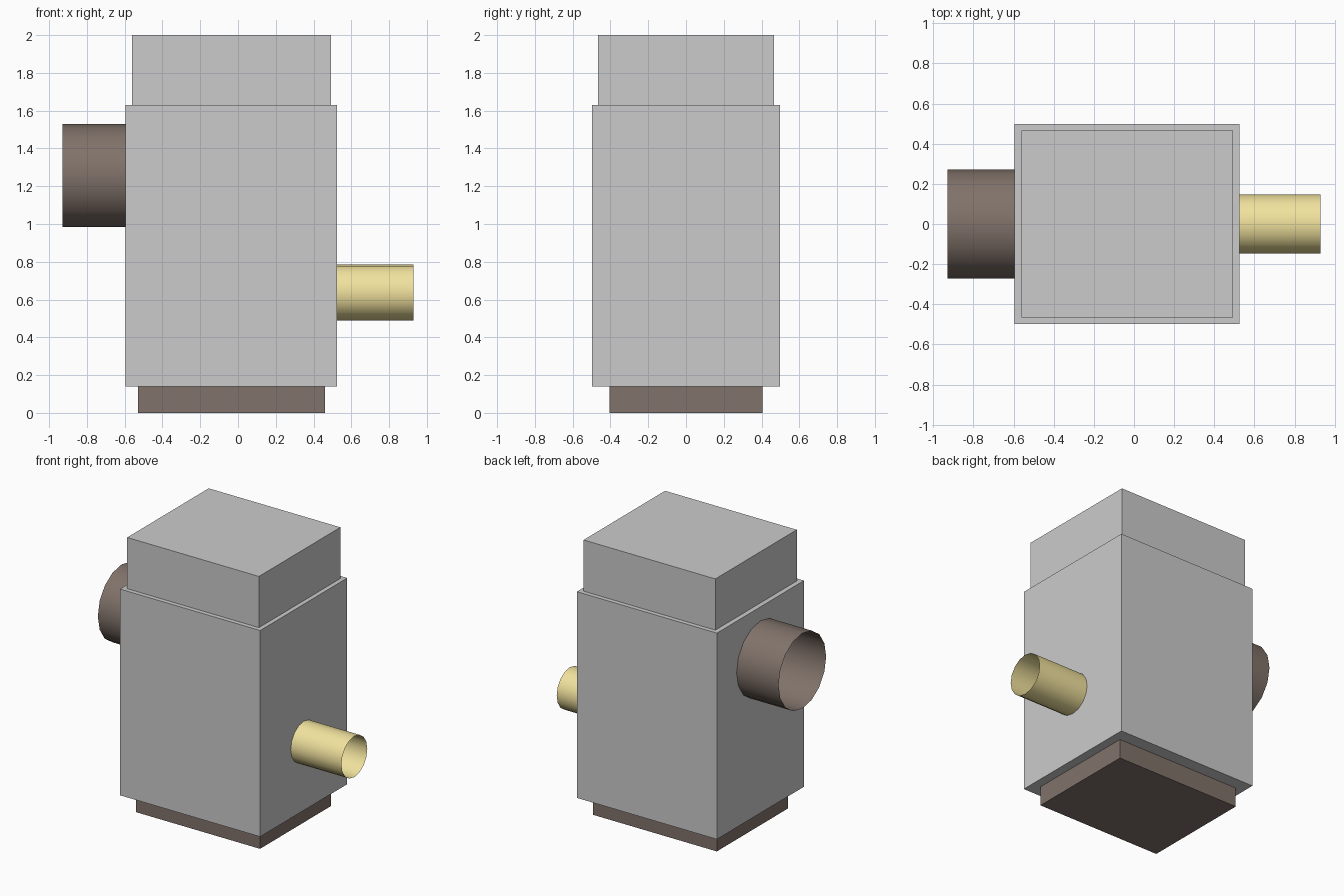
import bpy
from math import pi

if "Cube" in bpy.data.objects:
    bpy.data.objects.remove(bpy.data.objects["Cube"])


def material(name, color):
    mat = bpy.data.materials.new(name)
    mat.diffuse_color = (*color, 1)
    mat.use_nodes = True
    mat.node_tree.nodes["Principled BSDF"].inputs["Base Color"].default_value = mat.diffuse_color
    return mat


def box(name, x, y, z, mat=None):
    """Box spanning the (min, max) ranges x, y, z."""
    spans = (x, y, z)
    bpy.ops.mesh.primitive_cube_add(size=1, location=[(a + b) / 2 for a, b in spans])
    ob = bpy.context.object
    ob.name = name
    ob.scale = [b - a for a, b in spans]
    bpy.ops.object.transform_apply(location=False, rotation=False, scale=True)
    if mat:
        ob.data.materials.append(mat)
    return ob


def pipe(name, x0, x1, z, radius, mat):
    """Open-ended thin pipe along x."""
    bpy.ops.mesh.primitive_cylinder_add(
        vertices=16, radius=radius, depth=x1 - x0, end_fill_type='NOTHING',
        location=((x0 + x1) / 2, 0, z), rotation=(0, pi / 2, 0))
    ob = bpy.context.object
    ob.name = name
    bpy.ops.object.shade_smooth()
    ob.data.materials.append(mat)
    return ob


brown = material("dark_brown", (0.22, 0.17, 0.145))
yellow = material("pale_yellow", (0.88, 0.76, 0.34))

# Stacked housing
box("base_plinth", (-0.53, 0.46), (-0.405, 0.405), (0, 0.14), brown)
box("main_housing", (-0.595, 0.525), (-0.497, 0.497), (0.14, 1.63))
box("top_cap", (-0.56, 0.493), (-0.465, 0.465), (1.63, 2.0))

# Side pipes
pipe("large_pipe", -0.93, -0.595, 1.257, 0.272, brown)
pipe("small_pipe", 0.525, 0.93, 0.637, 0.148, yellow)
